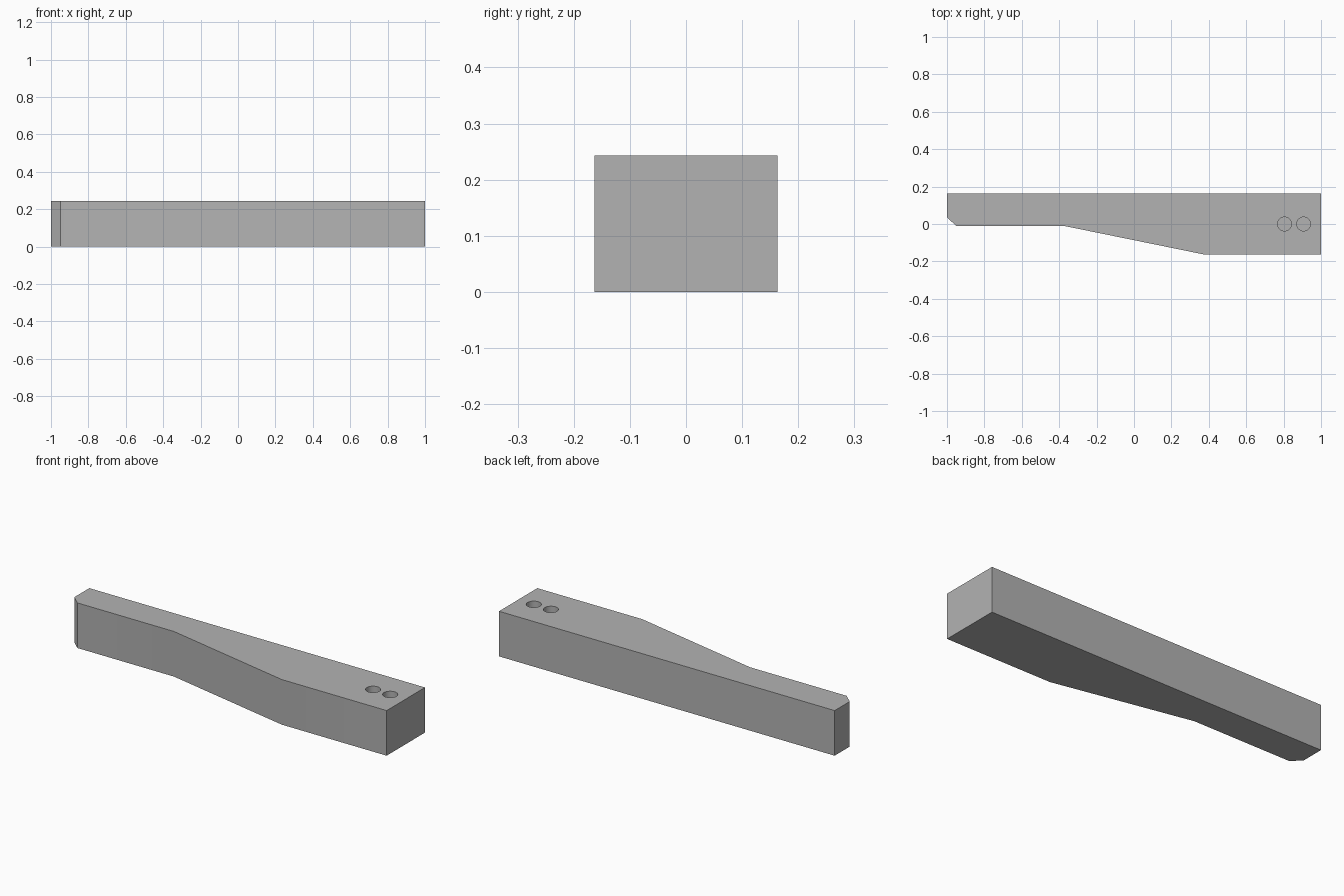
import bpy
import bmesh
import math

HEIGHT = 0.243
HOLE_RADIUS = 0.037
HOLE_DEPTH = 0.12

cube = bpy.data.objects.get("Cube")
if cube:
    bpy.data.objects.remove(cube, do_unlink=True)

# Plain grey material
grey = bpy.data.materials.new("plain grey")
grey.use_nodes = True
colour = (0.45, 0.45, 0.45, 1)
grey.diffuse_color = colour
grey.node_tree.nodes["Principled BSDF"].inputs["Base Color"].default_value = colour


def extruded(name, outline, bottom, top):
    """Make a solid by raising a flat outline from bottom to top."""
    bm = bmesh.new()
    face = bm.faces.new([bm.verts.new((x, y, bottom)) for x, y in outline])
    raised = bmesh.ops.extrude_face_region(bm, geom=[face])["geom"]
    verts = [v for v in raised if isinstance(v, bmesh.types.BMVert)]
    bmesh.ops.translate(bm, verts=verts, vec=(0, 0, top - bottom))
    bmesh.ops.recalc_face_normals(bm, faces=bm.faces)
    mesh = bpy.data.meshes.new(name)
    bm.to_mesh(mesh)
    bm.free()
    mesh.materials.append(grey)
    obj = bpy.data.objects.new(name, mesh)
    bpy.context.collection.objects.link(obj)
    return obj


# Tapered bar with a chamfered corner at its narrow end
bar = extruded("tapered_bar", [
    (-1, 0.163), (-1, 0.035), (-0.95, -0.01), (-0.375, -0.01),
    (0.375, -0.163), (1, -0.163), (1, 0.163)], 0, HEIGHT)

# Two blind round holes in the top of the wide end
bpy.ops.object.select_all(action="DESELECT")
bar.select_set(True)
bpy.context.view_layer.objects.active = bar
for hole_x in (0.805, 0.907):
    circle = [(hole_x + HOLE_RADIUS * math.cos(a), HOLE_RADIUS * math.sin(a))
              for a in (math.tau * i / 32 for i in range(32))]
    cutter = extruded("hole_cutter", circle, HEIGHT - HOLE_DEPTH, HEIGHT + 0.1)
    cutter.hide_render = True
    cut = bar.modifiers.new("hole", "BOOLEAN")
    cut.operation = "DIFFERENCE"
    cut.solver = "EXACT"
    cut.object = cutter
    bpy.ops.object.modifier_apply(modifier=cut.name)
    bpy.data.objects.remove(cutter, do_unlink=True)

# Soften the shallow bends and hole walls, keep real corners sharp
bpy.ops.object.shade_smooth_by_angle(angle=math.radians(30))
